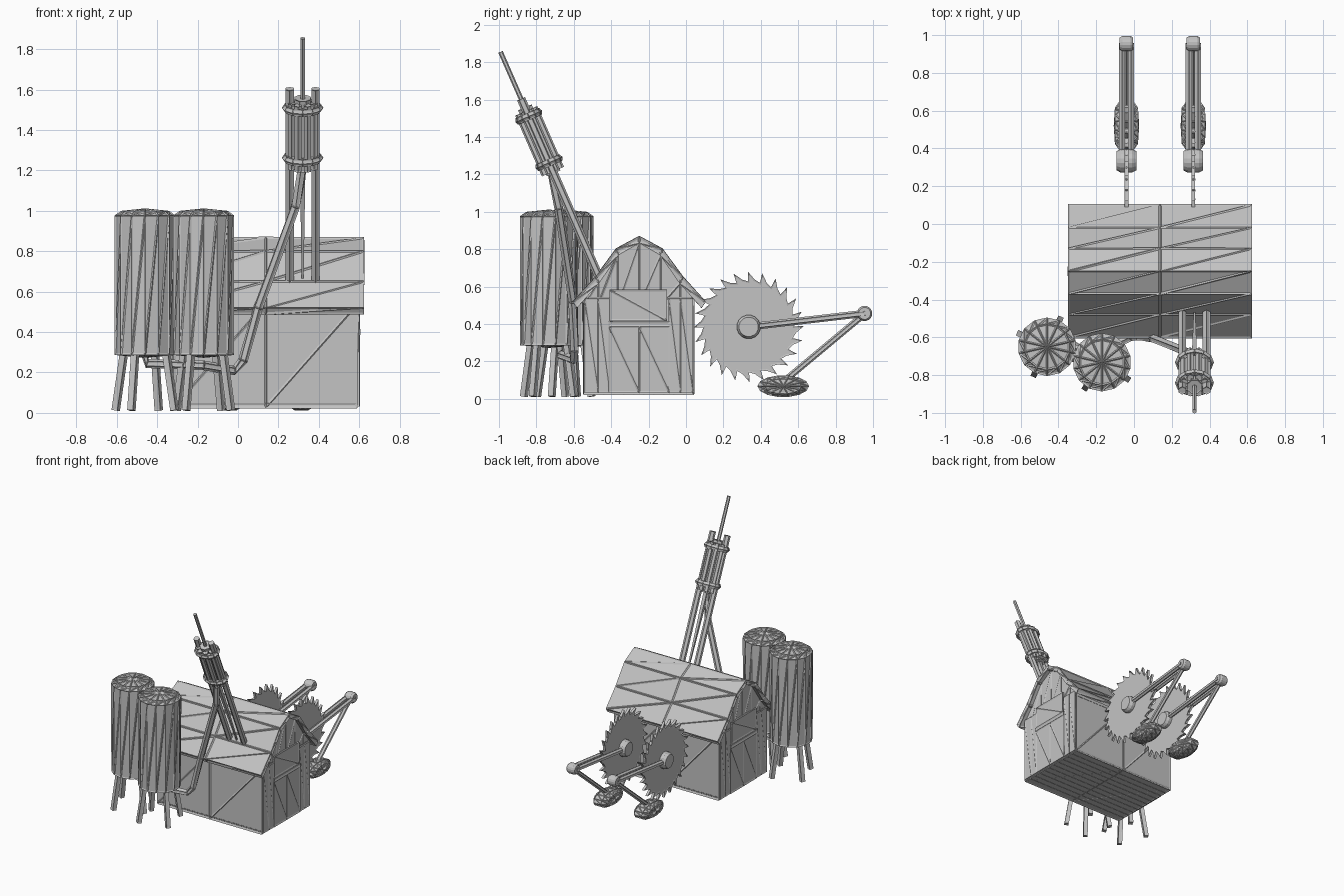
import bpy, bmesh, math
from mathutils import Vector

cube = bpy.data.objects.get("Cube")
if cube:
    bpy.data.objects.remove(cube, do_unlink=True)

GREY = bpy.data.materials.new("light grey")
GREY.use_nodes = True
GREY.diffuse_color = (0.55, 0.55, 0.55, 1)
GREY.node_tree.nodes["Principled BSDF"].inputs["Base Color"].default_value = GREY.diffuse_color


def edge_strips(obj, width, split):
    """Raised strips along every edge of a part."""
    obj.data.materials.clear()
    obj.data.materials.append(GREY)
    if split:
        obj.modifiers.new("split", 'TRIANGULATE').quad_method = 'FIXED'
    if width:
        wire = obj.modifiers.new("edge strips", 'WIREFRAME')
        wire.thickness = width
        wire.use_replace = False


def finish(name, bm, width, split):
    bmesh.ops.recalc_face_normals(bm, faces=bm.faces)
    mesh = bpy.data.meshes.new(name)
    bm.to_mesh(mesh)
    bm.free()
    obj = bpy.data.objects.new(name, mesh)
    bpy.context.collection.objects.link(obj)
    edge_strips(obj, width, split)


def loft(name, rings, width, split, dome=0):
    """Skin a list of point rings and cap both ends."""
    bm = bmesh.new()
    rows = [[bm.verts.new(p) for p in ring] for ring in rings]
    n = len(rows[0])
    for a, b in zip(rows, rows[1:]):
        for i in range(n):
            j = (i + 1) % n
            bm.faces.new((a[i], a[j], b[j], b[i]))
    caps = [bm.faces.new(rows[0][::-1]), bm.faces.new(rows[-1])]
    bmesh.ops.recalc_face_normals(bm, faces=bm.faces)
    if dome:
        bmesh.ops.poke(bm, faces=caps, offset=dome)
    finish(name, bm, width, split)


def extrude(name, profile, x0, x1, steps=1, width=0.014, split=True):
    """Push a (y, z) profile along x."""
    rings = [[(x0 + (x1 - x0) * s / steps, y, z) for y, z in profile]
             for s in range(steps + 1)]
    loft(name, rings, width, split)


def sweep(name, points, radii, sides=6, width=0.008, split=False, dome=0):
    """Round or many-sided tube along a path."""
    pts = [Vector(p) for p in points]
    rings = []
    for i, p in enumerate(pts):
        r = radii if isinstance(radii, (int, float)) else radii[i]
        along = pts[min(i + 1, len(pts) - 1)] - pts[max(i - 1, 0)]
        q = along.to_track_quat('Z', 'Y')
        rings.append([p + q @ Vector((r * math.cos(t), r * math.sin(t), 0))
                      for t in (math.tau * (k + 0.5) / sides for k in range(sides))])
    loft(name, rings, width, split, dome)


def rect(y0, y1, z0, z1):
    return [(y0, z1), (y1, z1), (y1, z0), (y0, z0)]


# Barn walls and gambrel roof
MID = -0.25
half = [(0.35, 0.52), (0.23, 0.65), (0.12, 0.8), (0, 0.865)]
outer = [(MID - y, z) for y, z in half] + [(MID + y, z) for y, z in half[-2::-1]]
inner = [(MID + (y - MID) * 0.95, z - 0.028) for y, z in outer]
extrude("barn_walls", rect(-0.545, 0.04, 0.03, 0.54), -0.315, 0.59, 2)
extrude("barn_roof", outer + inner[::-1], -0.345, 0.62, 2)

# Gables in upright strips under the roof
gable = [(-0.545, 0.545)] + inner[1:-1] + [(0.04, 0.545)]
for (y0, z0), (y1, z1) in zip(gable, gable[1:]):
    extrude("gable_strip", [(y0, 0.5), (y1, 0.5), (y1, z1), (y0, z0)], -0.314, 0.589)

# Floor planks
planks = 11
step = 0.585 / planks
for i in range(planks):
    y = -0.545 + i * step
    extrude("floor_plank", rect(y, y + step, 0.026, 0.046), -0.31, 0.585, split=False)

# Doors and side panels on both end walls
for x in (-0.315, 0.59):
    extrude("loft_door", rect(-0.405, -0.105, 0.42, 0.58), x - 0.01, x + 0.01)
    extrude("door_lintel", rect(-0.41, -0.09, 0.39, 0.41), x - 0.012, x + 0.012, split=False)
    for y0, y1 in ((-0.41, MID), (MID, -0.09)):
        extrude("barn_door", rect(y0, y1, 0.035, 0.385), x - 0.01, x + 0.01)
    for y0, y1 in ((-0.54, -0.47), (-0.47, -0.41), (-0.09, -0.03), (-0.03, 0.035)):
        extrude("end_panel", rect(y0, y1, 0.035, 0.535), x - 0.009, x + 0.009, width=0.01)

# Silos on splayed legs
for cx, cy, turn in ((-0.46, -0.65, 65), (-0.17, -0.732, 57)):
    sweep("silo", [(cx, cy, z) for z in (0.29, 0.975, 0.995)], (0.15, 0.15, 0.12),
          14, 0.011, True, 0.012)
    for k in range(4):
        a = math.radians(turn + 90 * k)
        c, s = math.cos(a), math.sin(a)
        sweep("silo_leg", [(cx + 0.115 * c, cy + 0.115 * s, 0.3),
                           (cx + 0.16 * c, cy + 0.16 * s, 0.015)], 0.019, 4)

# Feed pipe from the silos to the gun
sweep("feed_pipe", [(-0.46, -0.65, 0.3), (-0.45, -0.65, 0.245), (-0.17, -0.67, 0.235),
                    (-0.02, -0.6, 0.21), (0.025, -0.595, 0.26), (0.1, -0.605, 0.52),
                    (0.285, -0.68, 1.02), (0.32, -0.72, 1.22)], 0.02)

# Roof gun: long rails, rod bundle, clamp rings and needle
TILT = math.atan2(0.42, 0.96)
BASE = Vector((0.32, -0.46, 0.64))
AXIS = Vector((0, -math.sin(TILT), math.cos(TILT)))
SIDE = Vector((0, math.cos(TILT), math.sin(TILT)))


def gun(t, x=0.0, v=0.0):
    return BASE + AXIS * t + SIDE * v + Vector((x, 0, 0))


for x in (-0.064, 0.064):
    sweep("gun_rail", [gun(0, x), gun(1.05, x)], 0.02)
for k in range(8):
    a = math.tau * (k + 0.5) / 8
    x, v = 0.06 * math.cos(a), 0.048 * math.sin(a)
    sweep("gun_rod", [gun(0.63, x, v), gun(0.98, x, v)], 0.017)
sweep("gun_core", [gun(0.62), gun(1.0)], 0.04, 8)
sweep("gun_tail", [gun(0.03), gun(0.63)], (0.005, 0.018), 4, 0.004)
sweep("gun_needle", [gun(0.98), gun(1.325)], 0.011, 6, 0.005)
for t in (0.68, 0.95):
    bpy.ops.mesh.primitive_torus_add(location=gun(t), rotation=(TILT, 0, 0),
                                     major_radius=0.07, minor_radius=0.018,
                                     major_segments=12, minor_segments=6)
    ring = bpy.context.object
    ring.name = "gun_ring"
    ring.scale = (1.12, 0.85, 1)
    edge_strips(ring, 0.008, False)

# Saw-blade wheels with crank arms, shins and feet
TEETH = 24
HUB_Y, HUB_Z = 0.335, 0.385
blade = []
for i in range(TEETH):
    for part, r in ((0, 0.24), (0.55, 0.252), (1.04, 0.292)):
        a = math.tau * (i + part) / TEETH
        blade.append((HUB_Y + r * math.cos(a), HUB_Z + r * math.sin(a)))
for x in (-0.04, 0.314):
    extrude("saw_blade", blade, x - 0.007, x + 0.007, width=0.01, split=False)
    sweep("blade_hub", [(x + d, HUB_Y, HUB_Z) for d in (-0.052, -0.03, 0.03, 0.052)],
          (0.052, 0.064, 0.064, 0.052), 16, 0)
    for d in (-0.024, 0.024):
        sweep("crank_arm", [(x + d, HUB_Y, HUB_Z), (x + d, 0.955, 0.457)], 0.016)
    sweep("crank_knob", [(x + d, 0.955, 0.457) for d in (-0.036, -0.022, 0.022, 0.036)],
          (0.032, 0.041, 0.041, 0.032), 16, 0)
    sweep("crank_shin", [(x, 0.95, 0.45), (x, 0.53, 0.1)], 0.014)
    # Flattened oval foot, tapering to both sides
    oval = [math.tau * k / 14 for k in range(14)]
    loft("foot", [[(x + d, 0.52 + 0.135 * s * math.cos(t), 0.068 + 0.055 * s * math.sin(t))
                   for t in oval] for d, s in ((-0.058, 0.7), (-0.03, 1), (0.03, 1), (0.058, 0.7))],
         0.007, True, 0.006)
